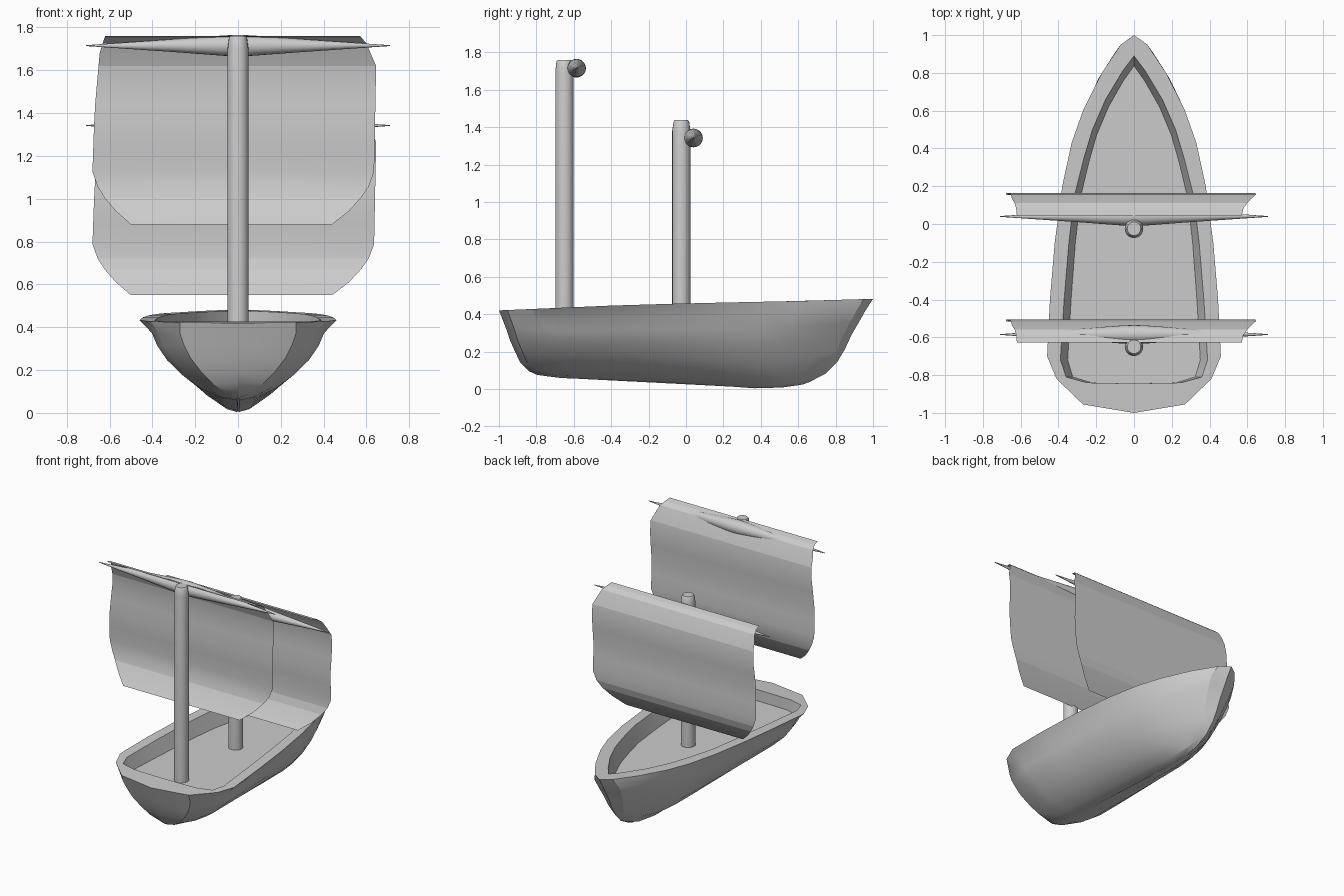
import bpy, bmesh, math

if "Cube" in bpy.data.objects:
    bpy.data.objects.remove(bpy.data.objects["Cube"])


def interp(pts, v):
    """Piecewise linear lookup in a list of (key, value)."""
    if v <= pts[0][0]:
        return pts[0][1]
    for (a, fa), (b, fb) in zip(pts, pts[1:]):
        if v <= b:
            return fa + (fb - fa) * (v - a) / (b - a)
    return pts[-1][1]


def mesh_object(name, rows, closed, angle=30):
    """Skin rows of points; closed rows become capped lofts."""
    bm = bmesh.new()
    grid = [[bm.verts.new(p) for p in row] for row in rows]
    n = len(grid[0])
    for a, b in zip(grid, grid[1:]):
        for i in range(n if closed else n - 1):
            j = (i + 1) % n
            bm.faces.new((a[i], a[j], b[j], b[i]))
    if closed:
        bm.faces.new(grid[0][::-1])
        bm.faces.new(grid[-1])
        bmesh.ops.recalc_face_normals(bm, faces=bm.faces)
    me = bpy.data.meshes.new(name)
    bm.to_mesh(me)
    bm.free()
    ob = bpy.data.objects.new(name, me)
    bpy.context.collection.objects.link(ob)
    bpy.ops.object.select_all(action='DESELECT')
    ob.select_set(True)
    bpy.context.view_layer.objects.active = ob
    bpy.ops.object.shade_smooth_by_angle(angle=math.radians(angle))
    return ob


# Hull: plan outlines (half, bow to stern), keel line and sheer line
RIM = [(0, 1), (.07, .95), (.17, .8), (.27, .6), (.33, .43), (.38, .2), (.42, -.1),
       (.445, -.4), (.46, -.7), (.41, -.82), (.27, -.955), (0, -1)]
INNER = [(0, .89), (.06, .81), (.15, .66), (.22, .5), (.265, .35), (.315, .15), (.345, -.1),
         (.37, -.4), (.39, -.72), (.36, -.81), (.25, -.84), (0, -.845)]
KEEL = [(-1, .1), (-.85, .085), (-.7, .06), (0, .03), (.42, 0), (.6, .015), (.75, .07), (.85, .1)]
SHEER = [(-1, .42), (-.3, .45), (.2, .462), (.6, .47), (1, .482)]


def mirrored(half):
    return half + [(-x, y, z) for x, y, z in half[-2:0:-1]]


def hull_ring(t, width, stern, bow):
    half = []
    for x, y in RIM:
        if t < 1:
            x = .46 * (x / .46) ** .75      # fuller body below the rim
        y = stern + (bow - stern) * (y + 1) / 2
        k, s = interp(KEEL, y), interp(SHEER, y)
        half.append((x * width, y, k + (s - k) * t))
    return mirrored(half)


LEVELS = [(0, .01, -.80, .66), (.035, .17, -.84, .75), (.15, .38, -.885, .81), (.3, .55, -.91, .85),
          (.5, .72, -.94, .885), (.68, .82, -.96, .925), (.84, .875, -.98, .96), (1, 1, -1, 1)]
rings = [hull_ring(*lv) for lv in LEVELS]
rings.append(mirrored([(x, y, interp(SHEER, y)) for x, y in INNER]))
rings.append(mirrored([(x * .9, y - .06 * max(y, 0), .345) for x, y in INNER]))
mesh_object("hull", rings, True, 22)


# Masts and tapered yards
def circle(r, fn, n=20):
    return [fn(r * math.cos(2 * math.pi * i / n), r * math.sin(2 * math.pi * i / n)) for i in range(n)]


def mast(name, y, top):
    prof = [(.33, .049), (top - .06, .049), (top - .008, .042), (top, .036)]
    mesh_object(name, [circle(r, lambda a, b: (a, y + b, z)) for z, r in prof], True)


def yard(name, y, z):
    prof = [(-.71, .002), (-.3, .03), (-.06, .048), (0, .05), (.06, .048), (.3, .03), (.71, .002)]
    mesh_object(name, [circle(r, lambda a, b: (x, y + a, z + b)) for x, r in prof], True)


# Sails: billowing profile (fraction down, y offset) and side edges
BILLOW = [(0, .045), (.012, .085), (.04, .115), (.09, .135), (.16, .158), (.25, .168), (.36, .163),
          (.48, .156), (.6, .16), (.72, .168), (.8, .162), (.86, .146), (.93, .11), (1, .065)]
LEFT = [(0, -.62), (.08, -.645), (.4, -.67), (.73, -.68), (.8, -.655), (.9, -.6), (1, -.5)]
RIGHT = [(0, .57), (.04, .6), (.16, .645), (.75, .635), (.82, .6), (.91, .54), (1, .44)]


def sail(name, y, top, bottom):
    rows = []
    for t, dy in BILLOW:
        a, b = interp(LEFT, t), interp(RIGHT, t)
        z = top + (bottom - top) * t
        rows.append([(a + (b - a) * i / 4, y + dy, z) for i in range(5)])
    mesh_object(name, rows, False, 12)


for label, y, top, yard_z, sail_y, sail_top, sail_bottom in (
        ("rear", -.65, 1.76, 1.715, -.673, 1.76, .88),
        ("middle", -.025, 1.437, 1.342, -.003, 1.40, .55)):
    mast(label + "_mast", y, top)
    yard(label + "_yard", y + .065, yard_z)
    sail(label + "_sail", sail_y, sail_top, sail_bottom)
